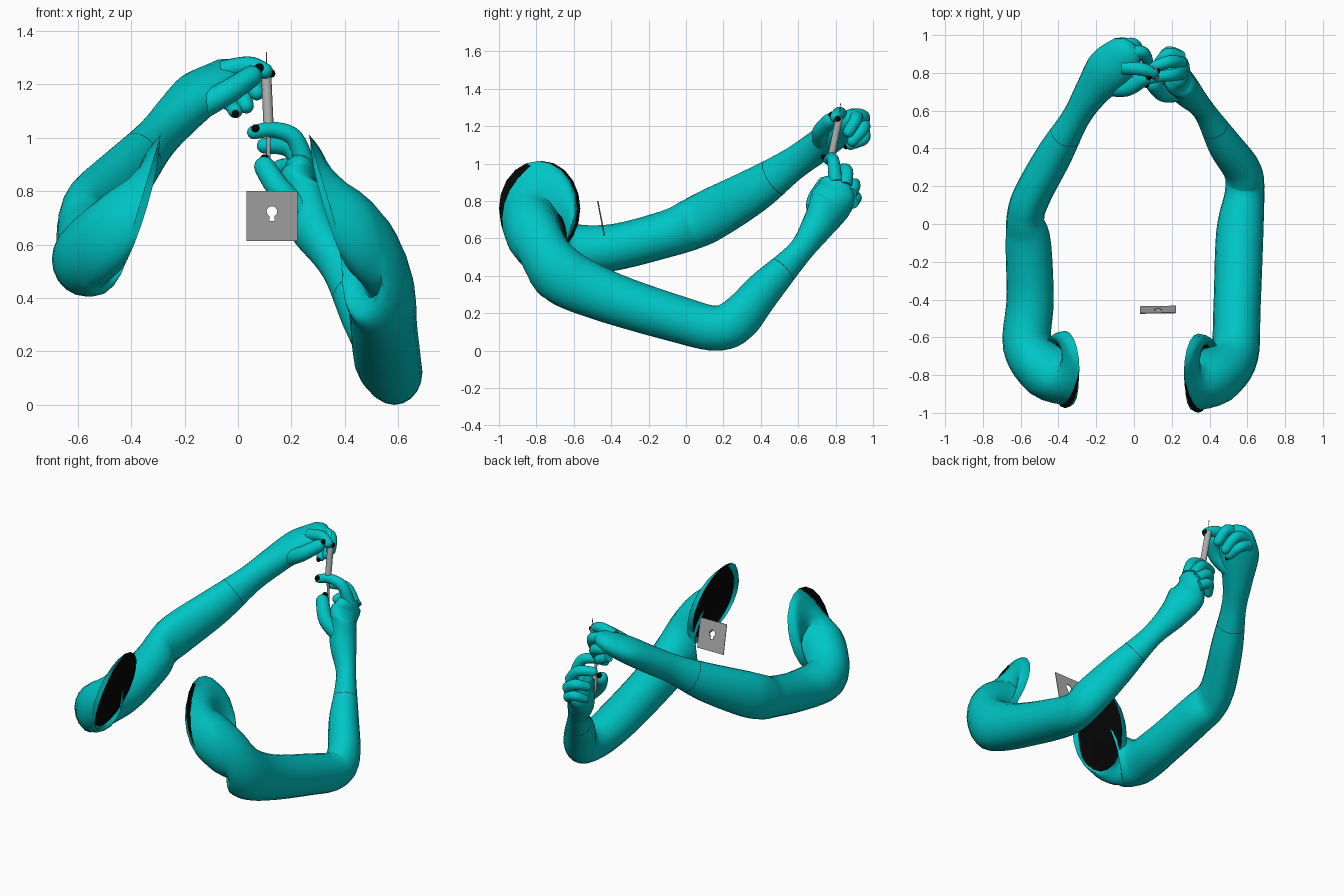
import bpy, bmesh, math
from mathutils import Vector

cube = bpy.data.objects.get("Cube")
if cube:
    bpy.data.objects.remove(cube)

Z, Y = Vector((0, 0, 1)), Vector((0, 1, 0))


def material(name, rgb):
    m = bpy.data.materials.new(name)
    m.use_nodes = True
    m.diffuse_color = (*rgb, 1)
    bsdf = m.node_tree.nodes["Principled BSDF"]
    bsdf.inputs["Base Color"].default_value = (*rgb, 1)
    bsdf.inputs["Roughness"].default_value = 0.7
    return m


TEAL = material("teal", (0, 0.56, 0.56))
BLACK = material("black", (0.002, 0.002, 0.002))
GREY = material("grey", (0.42, 0.42, 0.42))


def finish(name, bm, mats, smooth=True):
    bmesh.ops.recalc_face_normals(bm, faces=bm.faces)
    me = bpy.data.meshes.new(name)
    bm.to_mesh(me)
    bm.free()
    for m in mats:
        me.materials.append(m)
    ob = bpy.data.objects.new(name, me)
    bpy.context.collection.objects.link(ob)
    if smooth:
        bpy.ops.object.select_all(action='DESELECT')
        ob.select_set(True)
        bpy.context.view_layer.objects.active = ob
        bpy.ops.object.shade_smooth_by_angle(angle=math.radians(50))
    return ob


def sample(secs, u):
    """Smooth interpolation through the sections; returns values and slope."""
    i = min(int(u), len(secs) - 2)
    f = u - i
    a, b, c, d = (secs[max(0, min(len(secs) - 1, i + k))] for k in (-1, 0, 1, 2))

    def at(f):
        return [q + f * (r - p) / 2 + f * f * (p - 2.5 * q + 2 * r - s / 2)
                + f ** 3 * (3 * (q - r) + s - p) / 2 for p, q, r, s in zip(a, b, c, d)]
    v, e = at(f), 0.01
    hi, lo = at(f + e), at(f - e)
    return v, (Vector(hi[:3]) - Vector(lo[:3])).normalized()


def ring(bm, secs, u, ref, shoulder=False, scale=1, push=0, n=20):
    (x, y, z, w, h), t = sample(secs, u)
    if shoulder:
        # near the shoulder the sections lean inwards at the top
        k = max(0, min(1, (3 - u) / 2))
        t.z += k * (0.3 * t.xy.length - t.z)
        t.normalize()
    side = t.cross(ref).normalized()
    up = side.cross(t)
    c = Vector((x, y, z)) + t * push * w
    return [bm.verts.new(c + scale * (side * w * math.cos(a) + up * h * math.sin(a)))
            for a in (math.tau * j / n for j in range(n))]


def tube(name, secs, us, ref=Z, shoulder=False, round_tip=False, scale=1, mat=TEAL, ends=True):
    bm = bmesh.new()
    rings = [ring(bm, secs, u, ref, shoulder, scale) for u in us]
    if round_tip:
        for a in (0.5, 0.95, 1.3):
            rings.append(ring(bm, secs, us[-1], ref, False, math.cos(a), math.sin(a)))
    for r, s in zip(rings, rings[1:]):
        for j in range(len(r)):
            k = (j + 1) % len(r)
            bm.faces.new((r[j], r[k], s[k], s[j]))
    if ends:
        first = bm.faces.new(rings[0])
        first.material_index = int(shoulder)     # dark cut at the shoulder
        bm.faces.new(rings[-1])
    return finish(name, bm, (mat, BLACK))


def steps(secs, k=6):
    return [i / k for i in range((len(secs) - 1) * k + 1)]


def arm(side, secs):
    tube(side + "_arm", secs, steps(secs), shoulder=True, round_tip=True)
    tube(side + "_cuff_seam", secs, (7.495, 7.505), scale=1.01, mat=BLACK, ends=False)


def finger(name, r, *pts):
    secs = [(*p, r * (1 - 0.1 * i), r * (1 - 0.1 * i)) for i, p in enumerate(pts)]
    tube(name, secs, steps(secs, 5), ref=Y, round_tip=True)


# Arms: shoulder, elbow, wrist and palm as (x, y, z, half width, half height)
arm("left", [
    (.34, -.79, .76, .21, .265), (.44, -.79, .62, .16, .23), (.53, -.69, .43, .13, .17),
    (.545, -.45, .3, .125, .14), (.56, -.05, .17, .125, .125), (.585, .16, .12, .105, .12),
    (.575, .28, .17, .1, .12), (.48, .42, .33, .09, .1), (.37, .6, .52, .06, .07),
    (.28, .7, .66, .08, .09), (.23, .77, .78, .08, .12), (.23, .81, .87, .06, .1)])
arm("right", [
    (-.365, -.77, .76, .205, .265), (-.47, -.77, .63, .15, .21), (-.565, -.64, .55, .13, .145),
    (-.55, -.4, .55, .125, .125), (-.56, -.1, .625, .12, .125), (-.575, .03, .675, .1, .135),
    (-.54, .15, .735, .1, .14), (-.42, .37, .86, .095, .12), (-.31, .56, .99, .075, .09),
    (-.23, .69, 1.08, .09, .085), (-.14, .81, 1.17, .12, .08), (-.07, .88, 1.22, .11, .065)])

# Left hand fingers
finger("left_index", .037, (.25, .8, .9), (.21, .79, 1.0), (.13, .78, 1.03), (.06, .76, 1.02))
finger("left_middle", .037, (.25, .85, .88), (.19, .86, .96), (.1, .83, .97))
finger("left_ring", .036, (.25, .88, .84), (.18, .9, .89), (.13, .85, .87))
finger("left_little", .033, (.24, .89, .79), (.18, .91, .82), (.14, .86, .79))
finger("left_thumb", .05, (.25, .7, .72), (.16, .69, .8), (.1, .74, .89))

# Right hand fingers
finger("right_index", .038, (-.06, .83, 1.25), (.04, .82, 1.27), (.1, .8, 1.25))
finger("right_middle", .038, (-.06, .9, 1.25), (.04, .91, 1.24), (.07, .87, 1.17))
finger("right_ring", .037, (-.08, .94, 1.21), (.0, .95, 1.19), (.03, .89, 1.12))
finger("right_little", .034, (-.1, .95, 1.17), (-.03, .95, 1.13), (-.01, .88, 1.1))
finger("right_thumb", .05, (-.15, .73, 1.11), (-.04, .72, 1.17), (.05, .77, 1.23))


# Pick held between the hands
def rod(name, a, b, r, mat):
    secs = [(*a, r, r), (*b, r, r)]
    tube(name, secs, (0, 1), ref=Y, mat=mat)


rod("pick_handle", (.105, .82, 1.25), (.115, .775, 1.03), .019, GREY)
rod("pick_shaft", (.115, .775, 1.03), (.112, .785, .82), .008, GREY)
rod("pick_needle", (.105, .82, 1.25), (.107, .826, 1.32), .002, GREY)


# Dark nails at the finger tips
def nail(name, loc, r):
    bm = bmesh.new()
    bmesh.ops.create_uvsphere(bm, u_segments=12, v_segments=8, radius=r)
    finish(name, bm, [BLACK]).location = loc


nail("right_index_nail", (.124, .81, 1.24), .016)
nail("right_thumb_nail", (.08, .78, 1.26), .018)
nail("right_little_nail", (-.01, .855, 1.09), .014)
nail("left_index_nail", (.065, .735, 1.035), .015)
nail("left_thumb_nail", (.1, .765, .92), .018)

# Lock plate with a keyhole, leaning slightly forward
bm = bmesh.new()


def loop(pts):
    vs = [bm.verts.new((x, 0, z)) for x, z in pts]
    return [bm.edges.new((v, vs[i - 1])) for i, v in enumerate(vs)]


s = .095
edges = loop([(-s, -s), (s, -s), (s, s), (-s, s)])
hole = [(.02 * math.sin(a), .017 + .02 * math.cos(a))
        for a in (math.radians(-150 + 20 * i) for i in range(16))]
edges += loop(hole + [(.01, -.02), (-.01, -.02)])
bmesh.ops.triangle_fill(bm, edges=edges, use_beauty=True)
plate = finish("lock_plate", bm, [GREY], smooth=False)
plate.location = (.127, -.452, .708)
plate.rotation_euler = (math.radians(11), 0, math.radians(1))
thick = plate.modifiers.new("thickness", 'SOLIDIFY')
thick.thickness = .004
